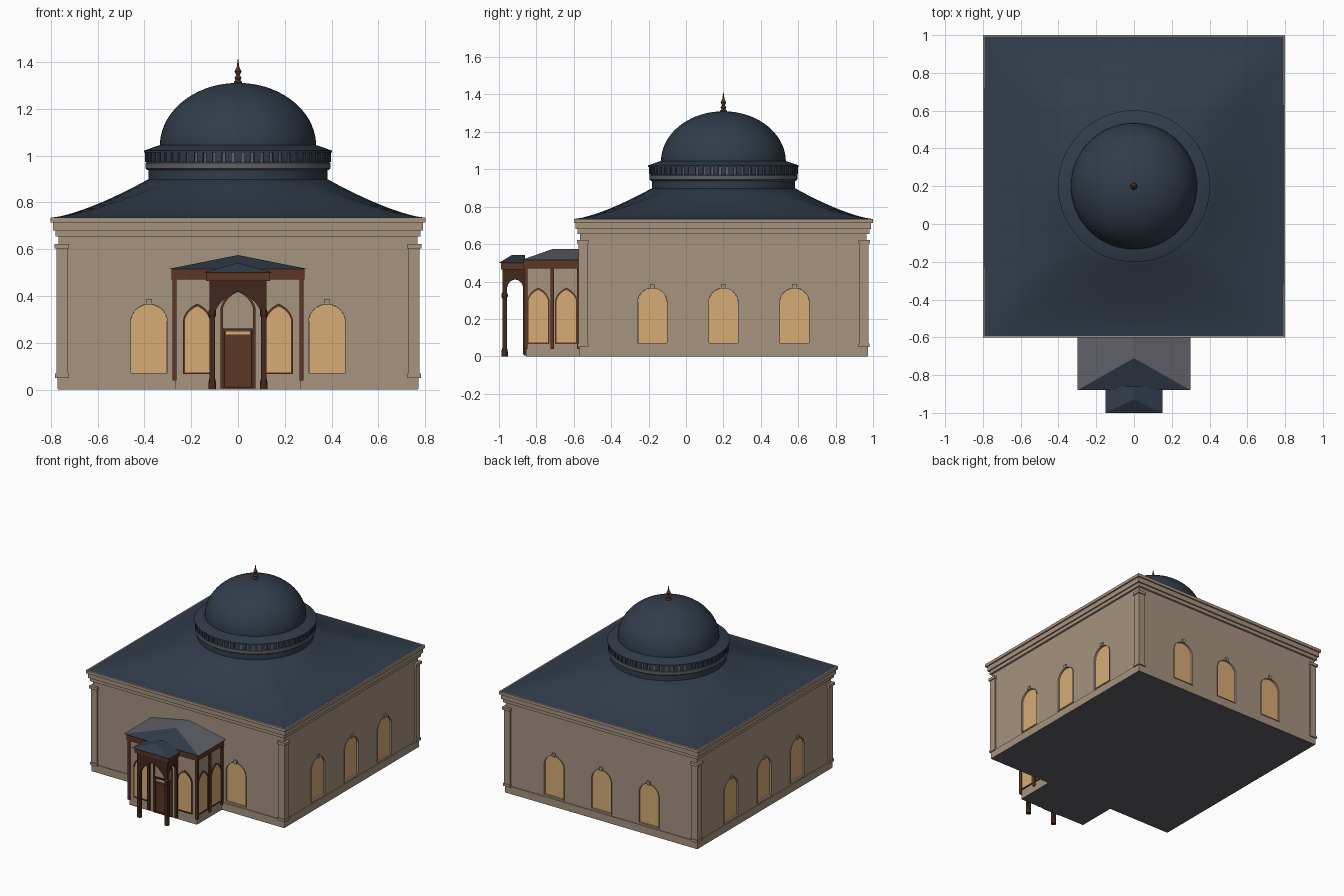
import bpy, bmesh, math
from mathutils import Matrix, Vector

if "Cube" in bpy.data.objects:
    bpy.data.objects.remove(bpy.data.objects["Cube"])

CY = 0.2  # y of the hall centre


def mat(name, r, g, b):
    m = bpy.data.materials.new(name)
    lin = lambda c: ((c / 255 + 0.055) / 1.055) ** 2.4
    m.diffuse_color = (lin(r), lin(g), lin(b), 1)
    m.use_nodes = True
    m.node_tree.nodes["Principled BSDF"].inputs["Base Color"].default_value = m.diffuse_color
    return m


STONE = mat("tan stone", 166, 147, 127)
SLATE = mat("blue slate", 49, 60, 74)
GREY = mat("grey stone", 96, 96, 104)
AMBER = mat("amber glass", 214, 172, 118)
WOOD = mat("brown wood", 92, 54, 36)
DARK = mat("dark wood", 66, 40, 29)


def build(name, verts, faces, mats):
    mats = mats if isinstance(mats, list) else [mats]
    bm = bmesh.new()
    vs = [bm.verts.new(v) for v in verts]
    for f in faces:
        bm.faces.new([vs[i] for i in f])
    bmesh.ops.recalc_face_normals(bm, faces=bm.faces)
    me = bpy.data.meshes.new(name)
    bm.to_mesh(me)
    bm.free()
    ob = bpy.data.objects.new(name, me)
    bpy.context.collection.objects.link(ob)
    for m in mats:
        me.materials.append(m)
    return ob


def box(name, x0, x1, y0, y1, z0, z1, m):
    v = [(x, y, z) for z in (z0, z1) for x, y in ((x0, y0), (x1, y0), (x1, y1), (x0, y1))]
    return build(name, v, [(0, 1, 2, 3), (4, 5, 6, 7)] +
                 [(i, (i + 1) % 4, (i + 1) % 4 + 4, i + 4) for i in range(4)], m)


def square(name, h, z0, z1, m):
    return box(name, -h, h, CY - h, CY + h, z0, z1, m)


def loft(name, rings, m):
    n = len(rings[0])
    faces = [(r * n + i, r * n + (i + 1) % n, (r + 1) * n + (i + 1) % n, (r + 1) * n + i)
             for r in range(len(rings) - 1) for i in range(n)]
    faces += [tuple(range(n)), tuple(range((len(rings) - 1) * n, len(rings) * n))]
    return build(name, [p for r in rings for p in r], faces, m)


def lathe(name, profile, x, y, n, m):
    ob = loft(name, [[(x + r * math.cos(2 * math.pi * i / n), y + r * math.sin(2 * math.pi * i / n), z)
                      for i in range(n)] for r, z in profile], m)
    smooth(ob)
    return ob


def smooth(ob):
    bpy.ops.object.select_all(action='DESELECT')
    ob.select_set(True)
    bpy.context.view_layer.objects.active = ob
    bpy.ops.object.shade_smooth_by_angle(angle=math.radians(30))


def arch(w, z0, spring, apex, k=0.0, n=16):
    """Arched outline of half width w; k > 0 makes the crown pointed."""
    pts = [(-w, z0), (w, z0)]
    for i in range(n + 1):
        a = math.pi * i / n
        c, s = math.cos(a), math.sin(a)
        pts.append((w * c, spring + (apex - spring) * ((1 - k) * s + k * (1 - abs(c)))))
    return pts


def place(pts, org, ang, d):
    R = Matrix.Rotation(math.radians(ang), 3, 'Z')
    return [R @ Vector((u, -d, z)) + Vector((org[0], org[1], 0)) for u, z in pts]


def plate(name, pts, org, ang, d0, d1, m):
    return loft(name, [place(pts, org, ang, d0), place(pts, org, ang, d1)], m)


def frame(name, outer, inner, org, ang, d0, d1, m):
    n = len(outer)
    v = place(outer, org, ang, d0) + place(outer, org, ang, d1) + place(inner, org, ang, d1) + place(inner, org, ang, d0)
    f = [(r * n + i, r * n + (i + 1) % n, (r + 1) % 4 * n + (i + 1) % n, (r + 1) % 4 * n + i)
         for r in range(4) for i in range(n)]
    return build(name, v, f, m)


# Hall body with window recesses
H = 0.766
box("hall_underside", -0.77, 0.77, CY - 0.77, CY + 0.77, 0, 0.003, GREY)
box("porch_underside", -0.27, 0.27, -0.855, CY - 0.77, 0, 0.003, GREY)
wall = square("hall_walls", H, 0.01, 0.71, STONE)
square("plinth", 0.772, 0.002, 0.055, STONE)
for i, (h, z0, z1) in enumerate([(0.78, 0.655, 0.685), (0.79, 0.68, 0.715), (0.80, 0.714, 0.735)]):
    square(f"cornice_{i}", h, z0, z1, STONE)

# Corner pilasters with capitals and bases
for sx in (-1, 1):
    for sy in (-1, 1):
        for part, a, b, z0, z1 in (("shaft", 0.727, 0.776, 0.05, 0.61), ("capital", 0.722, 0.784, 0.602, 0.622),
                                   ("base", 0.722, 0.781, 0.05, 0.068)):
            xs, ys = sorted((sx * a, sx * b)), sorted((CY + sy * a, CY + sy * b))
            box("pilaster_" + part, *xs, *ys, z0, z1, STONE)

# Windows: two in front, three on each other side
spots = [((x, CY - H), 0) for x in (-0.38, 0.38)] + [((x, CY + H), 180) for x in (-0.38, 0, 0.38)]
spots += [((s * H, y), 90 * s) for s in (-1, 1) for y in (CY - 0.38, CY, CY + 0.38)]
for org, ang in spots:
    cut = plate("window_cutter", arch(0.078, 0.07, 0.29, 0.365), org, ang, -0.018, 0.03, STONE)
    cut.hide_render = True
    md = wall.modifiers.new("cut", 'BOOLEAN')
    md.operation, md.solver, md.object = 'DIFFERENCE', 'EXACT', cut
    bpy.context.view_layer.objects.active = wall
    bpy.ops.object.modifier_apply(modifier=md.name)
    bpy.data.objects.remove(cut)
    plate("window_pane", arch(0.0775, 0.0705, 0.29, 0.3645), org, ang, -0.017, -0.009, AMBER)
    frame("window_trim", arch(0.083, 0.065, 0.29, 0.37), arch(0.078, 0.07, 0.29, 0.365), org, ang, -0.002, 0.004, STONE)
    plate("keystone", [(-0.01, 0.362), (0.01, 0.362), (0.013, 0.388), (-0.013, 0.388)], org, ang, 0, 0.01, STONE)

# Sweeping roof, square at the eaves and round at the drum
rings = []
for j in range(11):
    t = j / 10
    ring = []
    for i in range(64):
        c, s = math.cos(2 * math.pi * i / 64), math.sin(2 * math.pi * i / 64)
        r = (1 - t) * 0.8 / max(abs(c), abs(s)) + t * 0.384
        ring.append((r * c, CY + r * s, 0.734 + 0.164 * t ** 1.4))
    rings.append(ring)
smooth(loft("main_roof", rings, SLATE))

# Drum, banded ring with blocks, dome and finial
lathe("drum", [(0.383, 0.88), (0.383, 0.945)], 0, CY, 64, SLATE)
lathe("ring_band", [(0.386, 0.938), (0.396, 0.945), (0.396, 0.968), (0.390, 0.970), (0.390, 1.016)], 0, CY, 64, GREY)
for i in range(60):
    plate("ring_block", [(-0.014, 0.972), (0.014, 0.972), (0.014, 1.012), (-0.014, 1.012)],
          (0, CY), i * 6, 0.38, 0.398, SLATE)
lathe("ring_ledge", [(0.402, 1.012), (0.402, 1.021), (0.33, 1.046)], 0, CY, 64, SLATE)
lathe("dome", [(0.333, 1.03)] + [(0.333 * math.cos(a * math.pi / 36) + 0.001, 1.04 + 0.27 * math.sin(a * math.pi / 36))
                                for a in range(19)], 0, CY, 64, SLATE)
lathe("finial", [(0.018, 1.305), (0.018, 1.314), (0.010, 1.322), (0.016, 1.332), (0.007, 1.342), (0.015, 1.358),
                 (0.006, 1.376), (0.004, 1.39), (0.001, 1.41)], 0, CY, 12, WOOD)


def hip(name, w, y0, yr, y1, z0, z1, side):
    v = [(-w, y0, z0), (w, y0, z0), (w, y1, z0), (-w, y1, z0), (0, yr, z1), (0, y1, z1)]
    ob = build(name, v, [(0, 1, 2, 3), (0, 1, 4), (1, 2, 5, 4), (3, 0, 4, 5), (2, 3, 5)], [SLATE, side])
    for p in ob.data.polygons:  # sloping sides take the second colour
        p.material_index = int(abs(p.normal.x) > 0.05)


# Porch walls, beam, posts and roof
box("porch_walls", -0.27, 0.27, -0.855, -0.56, 0.002, 0.475, STONE)
box("porch_beam", -0.285, 0.285, -0.87, -0.56, 0.47, 0.516, WOOD)
hip("porch_roof", 0.30, -0.88, -0.71, -0.565, 0.515, 0.575, GREY)
for s in (-1, 1):
    for y in (-0.856, -0.715, -0.575):
        x = s * 0.271
        box("porch_post", x - 0.009, x + 0.009, y - 0.009, y + 0.009, 0.04, 0.472, WOOD)

# Porch pointed windows
pw = [((s * 0.174, -0.855), 0) for s in (-1, 1)]
pw += [((s * 0.27, y), 90 * s) for s in (-1, 1) for y in (-0.79, -0.64)]
for org, ang in pw:
    inner = arch(0.053, 0.074, 0.29, 0.355, 0.3)
    plate("porch_pane", inner, org, ang, -0.002, 0.003, AMBER)
    frame("porch_window_frame", arch(0.061, 0.067, 0.29, 0.367, 0.3), inner, org, ang, -0.002, 0.008, WOOD)

# Door with transom, inside a pointed surround
F = (0, -0.855)
rect = lambda x0, x1, z0, z1: [(x0, z0), (x1, z0), (x1, z1), (x0, z1)]
plate("door", rect(-0.055, 0.055, 0.01, 0.25), F, 0, 0, 0.004, WOOD)
frame("door_frame", rect(-0.066, 0.066, 0.005, 0.262), rect(-0.055, 0.055, 0.012, 0.252), F, 0, 0, 0.012, DARK)
plate("transom", rect(-0.052, 0.052, 0.236, 0.25), F, 0, 0.003, 0.007, AMBER)
for s in (-1, 1):
    plate("door_leaf_panel", rect(s * 0.026 - 0.02, s * 0.026 + 0.02, 0.03, 0.22), F, 0, 0.003, 0.008, WOOD)
frame("door_surround", arch(0.075, 0.005, 0.34, 0.43, 0.35), arch(0.065, 0.006, 0.34, 0.418, 0.35), F, 0, 0, 0.01, WOOD)


def arcade(name, w, opening, org, ang, d0, d1):
    inner = opening[1:] + opening[:1]
    pts = [(-w, opening[0][1]), (-w, 0.468), (w, 0.468), (w, opening[0][1])] + inner
    return plate(name, pts, org, ang, d0, d1, DARK)


# Entrance canopy on arched pillars
arcade("canopy_front_arch", 0.122, arch(0.098, 0.01, 0.32, 0.42, 0.35), (0, -0.97), 0, -0.011, 0.011)
for s in (-1, 1):
    arcade("canopy_side_arch", 0.055, arch(0.043, 0.01, 0.36, 0.41), (s * 0.11, -0.9135), 90 * s, -0.01, 0.01)
    lathe("pillar_base", [(0.017, 0), (0.017, 0.025), (0.013, 0.045)], s * 0.11, -0.97, 12, DARK)
    lathe("pillar_capital", [(0.013, 0.31), (0.017, 0.32), (0.017, 0.33), (0.013, 0.34)], s * 0.11, -0.97, 12, DARK)
box("canopy_beam", -0.136, 0.136, -0.988, -0.86, 0.464, 0.501, WOOD)
hip("canopy_roof", 0.15, -1.0, -0.93, -0.86, 0.50, 0.542, SLATE)
